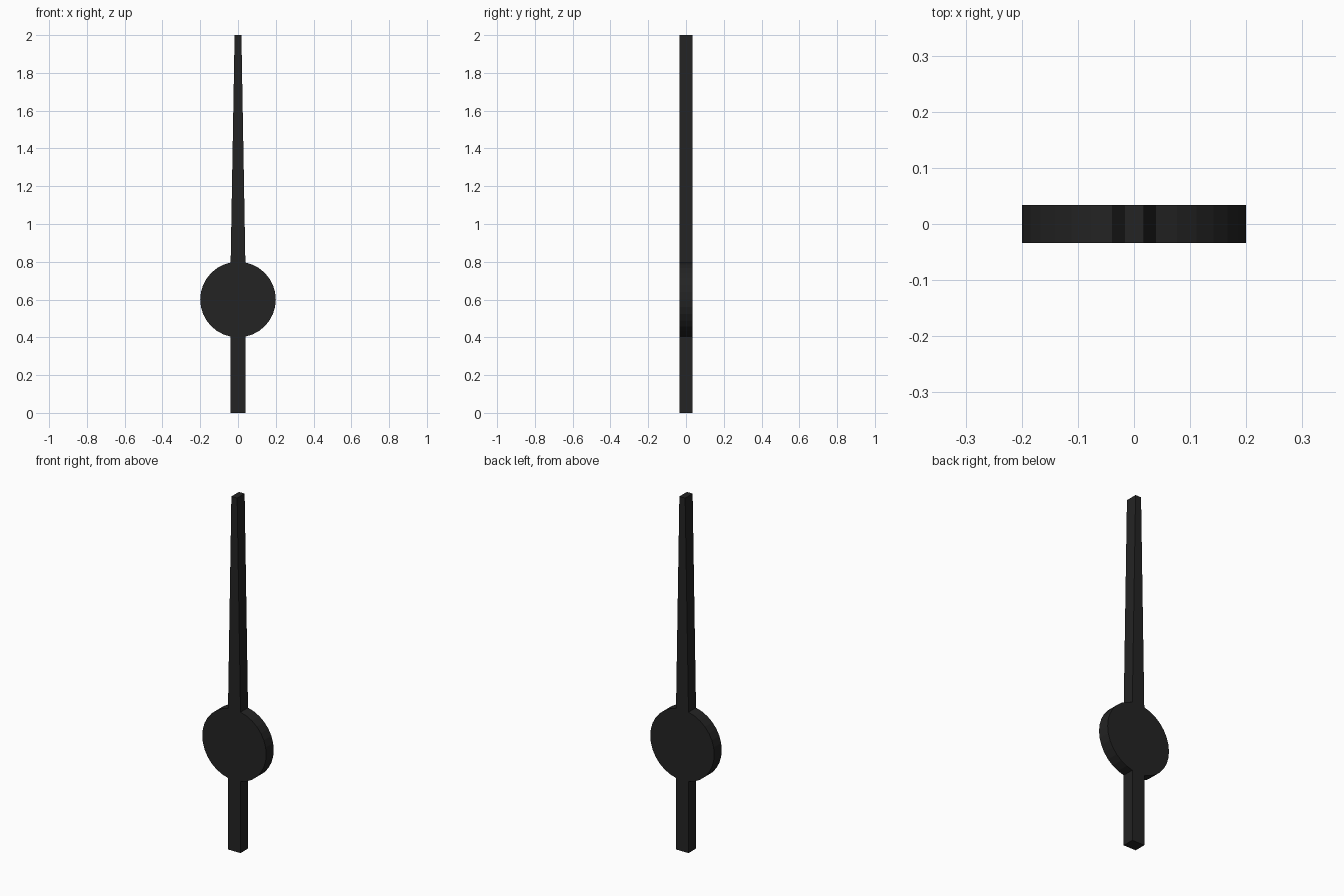
import bpy, bmesh, math

if "Cube" in bpy.data.objects:
    bpy.data.objects.remove(bpy.data.objects["Cube"])

HALF_DEPTH = 0.0335
RADIUS, CENTRE_Z, SIDES = 0.2, 0.6, 32
TIP_HALF = 0.018

# Right half of the outline: tail, round hub, tapering pointer
step = 2 * math.pi / SIDES
arc = [(RADIUS * math.sin(i * step), CENTRE_Z - RADIUS * math.cos(i * step))
       for i in range(1, SIDES // 2)]
right = [(arc[0][0], 0.0)] + arc + [(TIP_HALF, 2.0)]
outline = right + [(-x, z) for x, z in reversed(right)]

# Extrude the mirrored outline through the depth
bm = bmesh.new()
face = bm.faces.new([bm.verts.new((x, -HALF_DEPTH, z)) for x, z in outline])
res = bmesh.ops.extrude_face_region(bm, geom=[face], use_keep_orig=True)
moved = [v for v in res["geom"] if isinstance(v, bmesh.types.BMVert)]
bmesh.ops.translate(bm, verts=moved, vec=(0, 2 * HALF_DEPTH, 0))
bmesh.ops.recalc_face_normals(bm, faces=bm.faces)
mesh = bpy.data.meshes.new("clock_hand")
bm.to_mesh(mesh)
bm.free()
hand = bpy.data.objects.new("clock_hand", mesh)
bpy.context.collection.objects.link(hand)

# Black finish
mat = bpy.data.materials.new("black")
mat.diffuse_color = (0.017, 0.017, 0.017, 1)
mat.use_nodes = True
mat.node_tree.nodes["Principled BSDF"].inputs["Base Color"].default_value = mat.diffuse_color
mesh.materials.append(mat)
